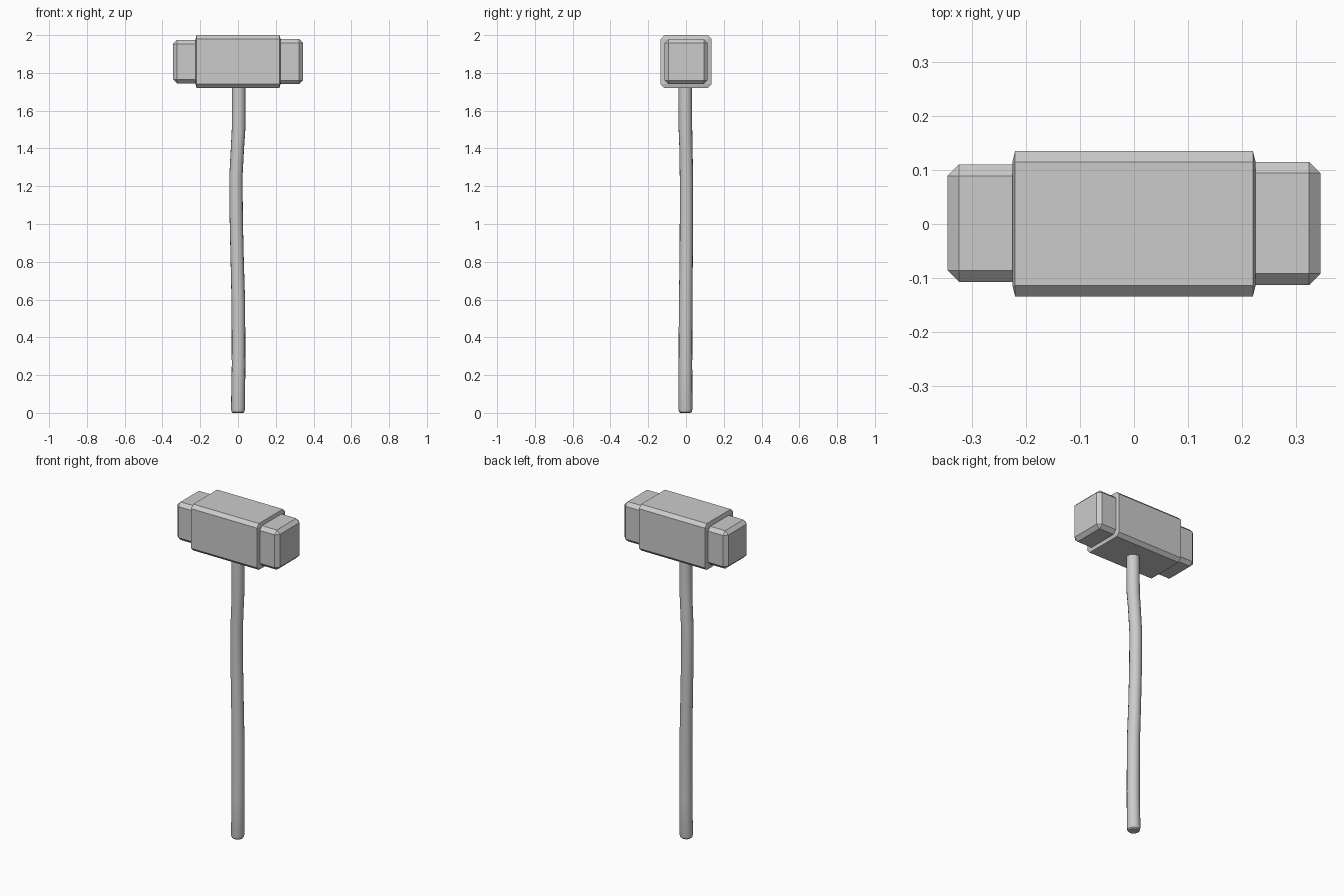
import bpy, bmesh
from math import cos, sin, tau
from mathutils import Vector

if "Cube" in bpy.data.objects:
    bpy.data.objects.remove(bpy.data.objects["Cube"])


def finish(name, bm):
    bmesh.ops.recalc_face_normals(bm, faces=bm.faces)
    mesh = bpy.data.meshes.new(name)
    bm.to_mesh(mesh)
    bm.free()
    ob = bpy.data.objects.new(name, mesh)
    bpy.context.collection.objects.link(ob)
    return ob


def block(name, lo, hi, bevel, squash=1.0):
    """Chamfered box between two corners; squash shortens the chamfer along x."""
    lo, hi = Vector(lo), Vector(hi)
    size, mid = hi - lo, (hi + lo) / 2
    bm = bmesh.new()
    bmesh.ops.create_cube(bm, size=1)
    bmesh.ops.scale(bm, vec=(size.x / squash, size.y, size.z), verts=bm.verts)
    bmesh.ops.bevel(bm, geom=bm.edges[:], offset=bevel, segments=1,
                    affect='EDGES', profile=0.5)
    bmesh.ops.scale(bm, vec=(squash, 1, 1), verts=bm.verts)
    bmesh.ops.translate(bm, vec=mid, verts=bm.verts)
    return finish(name, bm)


def rod(name, rings, sides=16):
    """Round bar lofted through rings of (x, y, z, radius)."""
    bm = bmesh.new()
    loops = [[bm.verts.new((x + r * cos(tau * i / sides), y + r * sin(tau * i / sides), z))
              for i in range(sides)] for x, y, z, r in rings]
    for a, b in zip(loops, loops[1:]):
        for i in range(sides):
            j = (i + 1) % sides
            bm.faces.new((a[i], a[j], b[j], b[i]))
    bm.faces.new(loops[0][::-1])
    bm.faces.new(loops[-1])
    return finish(name, bm)


# hammer head body and its two striking ends
block("head_body", (-0.225, -0.134, 1.72), (0.225, 0.135, 2.0), 0.02, squash=0.25)
block("left_striking_end", (-0.345, -0.107, 1.745), (-0.19, 0.11, 1.975), 0.021)
block("right_striking_end", (0.19, -0.113, 1.74), (0.345, 0.115, 1.98), 0.021)

# slightly crooked wooden handle with a rounded foot
handle = rod("handle", [
    (0.0, -0.003, 0.0, 0.027),
    (0.0, -0.003, 0.006, 0.034),
    (0.0, -0.003, 0.02, 0.037),
    (0.003, -0.003, 0.25, 0.036),
    (0.002, -0.002, 0.58, 0.036),
    (-0.004, 0.001, 0.8, 0.035),
    (-0.009, 0.002, 1.02, 0.035),
    (-0.011, 0.002, 1.25, 0.035),
    (-0.003, 0.0, 1.4, 0.035),
    (0.003, -0.003, 1.5, 0.036),
    (0.004, -0.004, 1.75, 0.036),
])
bpy.context.view_layer.objects.active = handle
handle.select_set(True)
bpy.ops.object.shade_smooth_by_angle()
